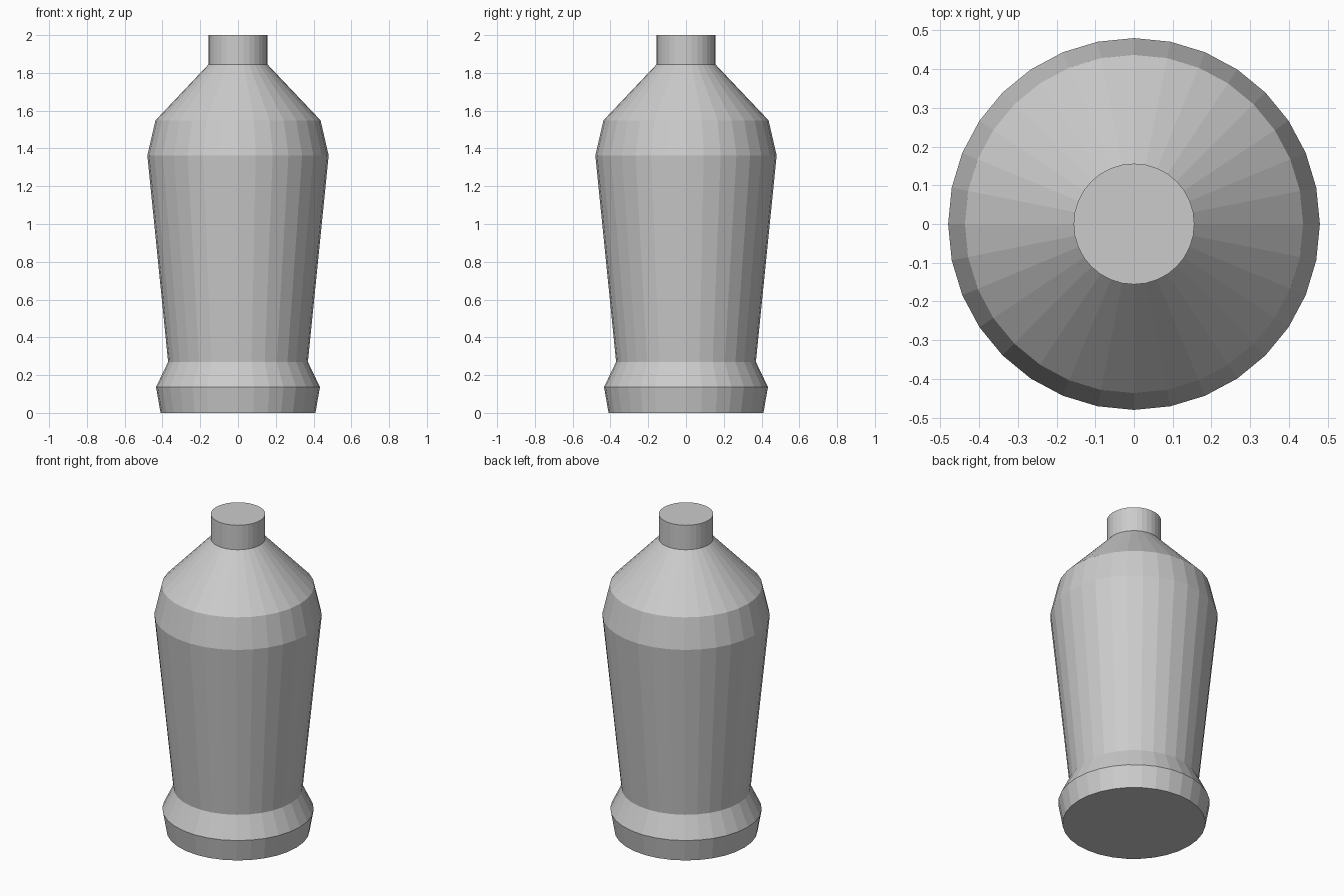
import bpy, bmesh
from math import cos, sin, tau

if "Cube" in bpy.data.objects:
    bpy.data.objects.remove(bpy.data.objects["Cube"])

SIDES = 32

# Bottle silhouette: (radius, height) from base to mouth
PROFILE = [(0.41, 0.0), (0.434, 0.137), (0.37, 0.27), (0.48, 1.363),
           (0.437, 1.549), (0.156, 1.845), (0.156, 2.0)]


def lathe(name, profile, sides):
    """Spin a profile around z and close both ends."""
    bm = bmesh.new()
    rings = [[bm.verts.new((r * cos(tau * i / sides), r * sin(tau * i / sides), z))
              for i in range(sides)] for r, z in profile]
    for low, high in zip(rings, rings[1:]):
        for i in range(sides):
            j = (i + 1) % sides
            bm.faces.new((low[i], low[j], high[j], high[i]))
    bm.faces.new(rings[0][::-1])
    bm.faces.new(rings[-1])
    mesh = bpy.data.meshes.new(name)
    bm.to_mesh(mesh)
    bm.free()
    obj = bpy.data.objects.new(name, mesh)
    bpy.context.collection.objects.link(obj)
    return obj


# Bottle with foot, body, shoulder and capped neck
lathe("bottle", PROFILE, SIDES)
